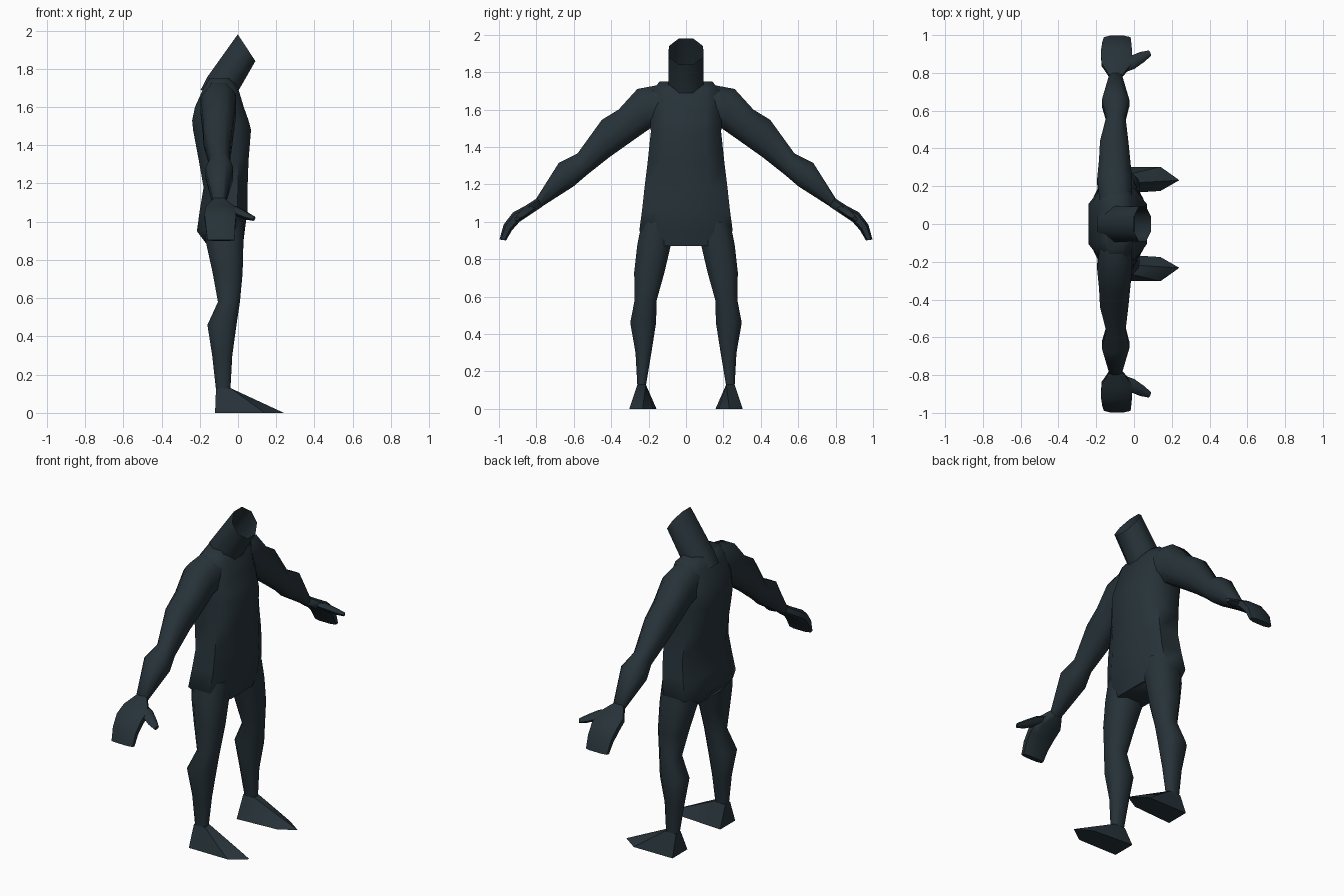
import bpy, bmesh, math
from mathutils import Vector

if "Cube" in bpy.data.objects:
    bpy.data.objects.remove(bpy.data.objects["Cube"])

slate = bpy.data.materials.new("dark slate")
slate.diffuse_color = (0.0194, 0.0319, 0.0400, 1)
slate.use_nodes = True
slate.node_tree.nodes["Principled BSDF"].inputs["Base Color"].default_value = slate.diffuse_color


def finish(name, bm, angle):
    """Turn a bmesh into a smooth shaded object."""
    bmesh.ops.recalc_face_normals(bm, faces=bm.faces)
    mesh = bpy.data.meshes.new(name)
    bm.to_mesh(mesh)
    bm.free()
    mesh.materials.append(slate)
    obj = bpy.data.objects.new(name, mesh)
    bpy.context.collection.objects.link(obj)
    bpy.ops.object.select_all(action='DESELECT')
    obj.select_set(True)
    bpy.context.view_layer.objects.active = obj
    bpy.ops.object.shade_smooth_by_angle(angle=math.radians(angle))
    return obj


def loft(name, rings, n=8, turn=0.0, power=1.0, caps=(True, True), angle=60):
    """Skin rings given as (centre, half axis u, half axis v)."""
    bm = bmesh.new()

    def bend(f):
        return math.copysign(abs(f) ** power, f)
    angles = [2 * math.pi * (i + turn) / n for i in range(n)]
    shape = [(bend(math.cos(a)), bend(math.sin(a))) for a in angles]
    big = max(abs(c) for p in shape for c in p)
    loops = []
    for c, u, v in rings:
        loops.append([bm.verts.new(Vector(c) + Vector(u) * p / big + Vector(v) * q / big)
                      for p, q in shape])
    for a, b in zip(loops, loops[1:]):
        for i in range(n):
            bm.faces.new((a[i], a[(i + 1) % n], b[(i + 1) % n], b[i]))
    for use, loop in zip(caps, (loops[0], loops[-1])):
        if use:
            bm.faces.new(loop)
    return finish(name, bm, angle)


def level(z, x0, x1, y0, y1):
    """Horizontal ring from its extents."""
    return (((x0 + x1) / 2, (y0 + y1) / 2, z), ((x1 - x0) / 2, 0, 0), (0, (y1 - y0) / 2, 0))


def across(side, top, low, x0, x1):
    """Limb ring from its upper and lower (y, z) points and x extents."""
    c = ((x0 + x1) / 2, side * (top[0] + low[0]) / 2, (top[1] + low[1]) / 2)
    u = (0, side * (top[0] - low[0]) / 2, (top[1] - low[1]) / 2)
    return c, u, ((x1 - x0) / 2, 0, 0)


# Torso: height, back, front, half width
torso = [(0.87, -0.155, 0.025, 0.18), (0.95, -0.215, 0.035, 0.25), (1.06, -0.20, 0.05, 0.235),
         (1.18, -0.18, 0.05, 0.222), (1.32, -0.205, 0.055, 0.205), (1.48, -0.235, 0.068, 0.188),
         (1.53, -0.24, 0.055, 0.19), (1.60, -0.225, 0.03, 0.19), (1.70, -0.18, 0.0, 0.185),
         (1.75, -0.15, -0.04, 0.14)]
loft("torso", [level(z, a, b, -w, w) for z, a, b, w in torso], turn=0.5, power=0.65)

# Open slanted neck
loft("neck", [((-0.11, 0, 1.64), (0.085, 0, -0.05), (0, 0.095, 0)),
              ((-0.08, 0, 1.72), (0.082, 0, -0.035), (0, 0.095, 0)),
              ((0.045, 0, 1.91), (0.046, 0, -0.07), (0, 0.092, 0))],
     turn=0.5, caps=(True, False))

for side, tag in ((1, "left"), (-1, "right")):
    # Leg: height, back, front, inner, outer
    leg = [(1.0, -0.18, 0.03, 0.04, 0.235), (0.88, -0.165, 0.028, 0.08, 0.26),
           (0.73, -0.132, 0.024, 0.115, 0.277), (0.58, -0.105, 0.01, 0.157, 0.275),
           (0.46, -0.16, -0.008, 0.16, 0.298), (0.30, -0.135, -0.03, 0.185, 0.27),
           (0.12, -0.115, -0.04, 0.215, 0.26)]
    loft(tag + "_leg", [level(z, a, b, side * i, side * o) for z, a, b, i, o in leg],
         turn=0.5, power=0.8)

    # Foot: wedge from the ankle down to a pointed sole
    bm = bmesh.new()
    for x, y, z in ((-0.115, 0.215, 0.13), (-0.115, 0.26, 0.13), (-0.04, 0.26, 0.13),
                    (-0.04, 0.215, 0.13), (-0.12, 0.158, 0), (-0.12, 0.302, 0),
                    (0.14, 0.303, 0), (0.24, 0.232, 0), (0.14, 0.175, 0)):
        bm.verts.new((x, side * y, z))
    bmesh.ops.convex_hull(bm, input=bm.verts)
    finish(tag + "_foot", bm, 35)

    # Arm: upper point, lower point, back, front
    arm = [((0.10, 1.74), (0.12, 1.48), -0.18, -0.01), ((0.26, 1.71), (0.19, 1.50), -0.195, -0.01),
           ((0.36, 1.60), (0.29, 1.43), -0.185, -0.02), ((0.45, 1.545), (0.41, 1.345), -0.18, -0.03),
           ((0.58, 1.365), (0.53, 1.25), -0.147, -0.045), ((0.68, 1.315), (0.60, 1.19), -0.17, -0.025),
           ((0.80, 1.125), (0.78, 1.075), -0.13, -0.065)]
    loft(tag + "_arm", [across(side, *r) for r in arm], turn=0.5, power=0.85)

    # Flat hand curling down
    hand = [((0.79, 1.13), (0.77, 1.08), -0.13, -0.065), ((0.86, 1.085), (0.83, 1.04), -0.172, -0.01),
            ((0.925, 1.05), (0.89, 1.0), -0.175, -0.01), ((0.975, 0.985), (0.93, 0.955), -0.168, -0.015),
            ((0.997, 0.905), (0.962, 0.90), -0.16, -0.018)]
    loft(tag + "_hand", [across(side, *r) for r in hand], turn=0.5, power=0.7)

    # Thumb reaching forward
    thumb = [((-0.08, 0.83, 1.075), 0.035, 0.02), ((-0.01, 0.855, 1.055), 0.033, 0.022),
             ((0.045, 0.885, 1.03), 0.026, 0.018), ((0.085, 0.905, 1.015), 0.014, 0.011)]
    loft(tag + "_thumb", [((x, side * y, z), (-0.4 * w, side * w, -0.2 * w), (0.2 * h, 0, h))
                          for (x, y, z), w, h in thumb], n=6)
